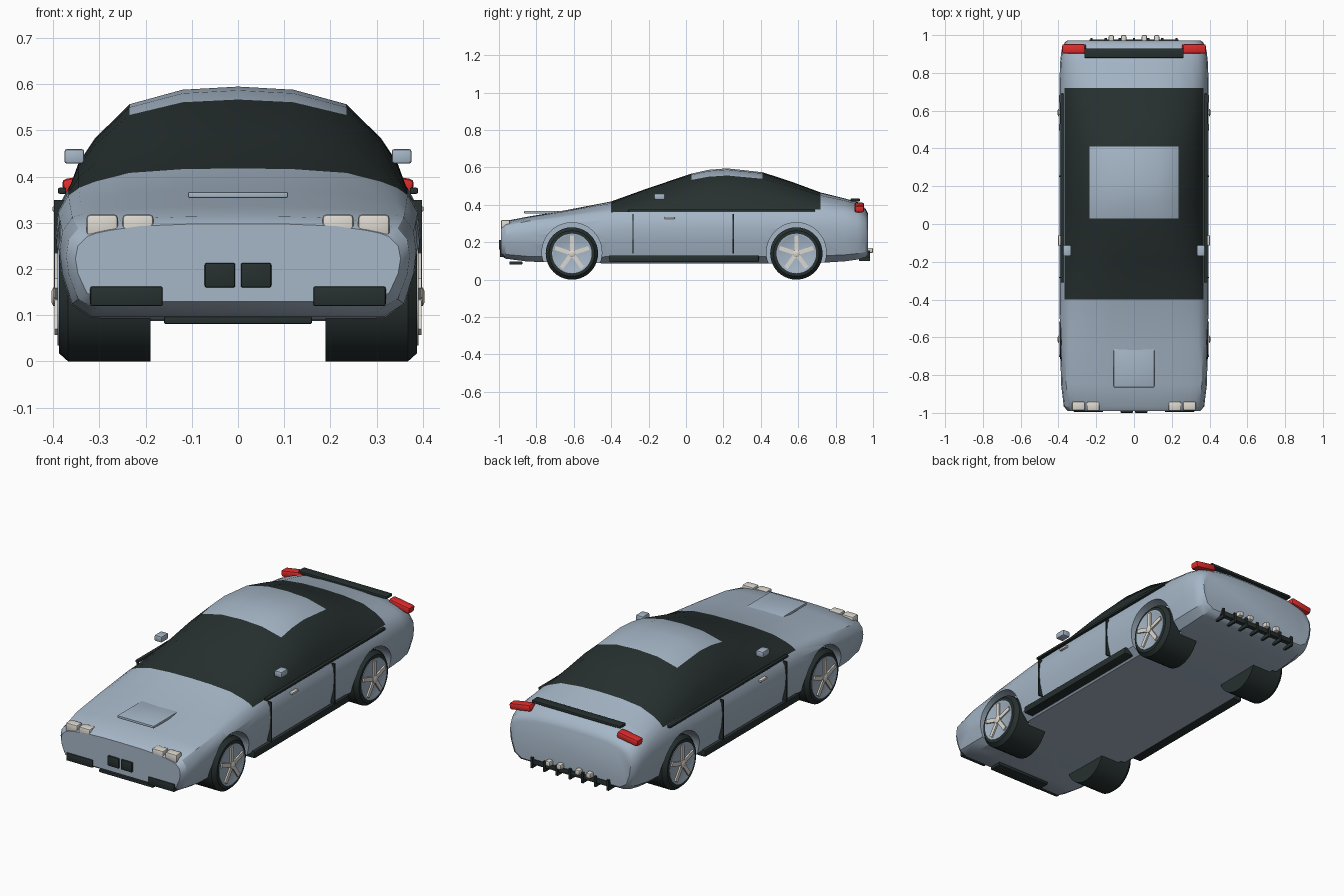
import bpy, bmesh, math
from mathutils import Matrix, Vector

cube = bpy.data.objects.get("Cube")
if cube:
    bpy.data.objects.remove(cube, do_unlink=True)


def material(name, rgb):
    m = bpy.data.materials.new(name)
    m.use_nodes = True
    col = (*rgb, 1)
    m.diffuse_color = col
    node = next(n for n in m.node_tree.nodes if n.type == 'BSDF_PRINCIPLED')
    node.inputs["Base Color"].default_value = col
    return m


PAINT = material("blue grey paint", (.38, .47, .57))
DARK = material("dark trim", (.02, .03, .029))
PALE = material("pale lamp", (.72, .69, .63))
RED = material("red lamp", (.75, .025, .025))


def finish(bm, name, mats, smooth=True):
    bmesh.ops.recalc_face_normals(bm, faces=bm.faces)
    me = bpy.data.meshes.new(name)
    bm.to_mesh(me)
    bm.free()
    for m in mats:
        me.materials.append(m)
    ob = bpy.data.objects.new(name, me)
    bpy.context.collection.objects.link(ob)
    if smooth:
        smooth_shade(ob)
    return ob


def smooth_shade(ob):
    bpy.ops.object.select_all(action='DESELECT')
    ob.select_set(True)
    bpy.context.view_layer.objects.active = ob
    bpy.ops.object.shade_smooth_by_angle(angle=math.radians(32))


def box(name, mat, x, y, z, bevel=0.0, rot=None):
    """Box from (low, high) pairs, with optional rounded edges and rotation."""
    lo, hi = Vector((x[0], y[0], z[0])), Vector((x[1], y[1], z[1]))
    bm = bmesh.new()
    bmesh.ops.create_cube(bm, size=1)
    size = [abs(v) for v in hi - lo]
    bmesh.ops.scale(bm, vec=size, verts=bm.verts)
    if bevel:
        bmesh.ops.bevel(bm, geom=bm.edges[:], offset=bevel, segments=2,
                        profile=.5, affect='EDGES')
    if rot:
        bmesh.ops.rotate(bm, matrix=rot, verts=bm.verts)
    bmesh.ops.translate(bm, vec=(lo + hi) / 2, verts=bm.verts)
    return finish(bm, name, [mat])


def pair(name, mat, x, y, z, bevel=0.0, tilt=0.0):
    """The same box on both sides, tilted about y."""
    for side, s in (("left", 1), ("right", -1)):
        box(f"{side}_{name}", mat, (s * x[0], s * x[1]), y, z, bevel,
            Matrix.Rotation(s * tilt, 3, 'Y') if tilt else None)


def lathe(name, mat, profile, centre, s, steps=40):
    """Turn (x, radius) points around an axis along x."""
    bm = bmesh.new()
    rings = []
    for x, r in profile:
        rings.append([bm.verts.new((s * x, centre[0] + r * math.cos(a), centre[1] + r * math.sin(a)))
                      for a in (2 * math.pi * i / steps for i in range(steps))])
    for a, b in zip(rings, rings[1:]):
        for i in range(steps):
            j = (i + 1) % steps
            bm.faces.new((a[i], a[j], b[j], b[i]))
    bm.faces.new(rings[0])
    bm.faces.new(rings[-1])
    return finish(bm, name, [mat] if mat else [], bool(mat))


# Body shell: y, half width, floor, belt line, top
STATIONS = [
    (-.99, .352, .13, .27, .298), (-.965, .372, .112, .288, .314),
    (-.85, .386, .097, .312, .336), (-.65, .391, .09, .335, .37),
    (-.4, .395, .087, .36, .418), (-.2, .395, .087, .366, .49),
    (.03, .395, .087, .37, .567), (.12, .395, .087, .37, .587),
    (.22, .395, .087, .37, .595), (.41, .395, .087, .37, .574),
    (.56, .395, .088, .372, .525), (.72, .395, .09, .375, .466),
    (.85, .392, .098, .365, .434), (.92, .384, .108, .352, .414),
    (.96, .368, .12, .33, .38), (.972, .352, .132, .315, .355)]
LOWER = [(0, 0), (.82, 0), (.93, .13), (.985, .43), (1, .66), (.985, .86), (.93, 1)]
UPPER = [(.873, .27), (.785, .5), (.595, .83), (.304, .97), (0, 1)]
GLASS_Y, ROOF_Y = (-.4, .72), (.03, .41)


def section(bm, y, w, floor, belt, top):
    half = [(w * x, floor + (belt - floor) * t) for x, t in LOWER]
    half += [(w * x, belt + (top - belt) * t) for x, t in UPPER]
    ring = half + [(-x, z) for x, z in half[-2:0:-1]]
    return [bm.verts.new((x, y, z)) for x, z in ring]


bm = bmesh.new()
rings = [section(bm, *st) for st in STATIONS]
count = len(rings[0])
for st, a, b in zip(STATIONS, rings, rings[1:]):
    for k in range(count):
        n = (k + 1) % count
        face = bm.faces.new((a[k], a[n], b[n], b[k]))
        band = min(k, count - 1 - k)
        glazed = band >= 6 and GLASS_Y[0] <= st[0] < GLASS_Y[1]
        roof = band >= 9 and ROOF_Y[0] <= st[0] < ROOF_Y[1]
        face.material_index = int(glazed and not roof)
bm.faces.new(rings[0])
bm.faces.new(rings[-1])
body = finish(bm, "body_shell", [PAINT, DARK], False)

# Wheels and the arches cut for them
AXLES = (("front", -.61), ("rear", .59))
HUB_Z = .14
for end, y in AXLES:
    for side, s in (("left", 1), ("right", -1)):
        tag = f"{side}_{end}"
        cutter = lathe(f"{tag}_arch_cutter", None, [(.3, .16), (.5, .16)], (y, HUB_Z + .005), s, 48)
        cutter.hide_render = True
        mod = body.modifiers.new("arch", 'BOOLEAN')
        mod.operation, mod.solver, mod.object = 'DIFFERENCE', 'EXACT', cutter
        bpy.context.view_layer.objects.active = body
        bpy.ops.object.modifier_apply(modifier=mod.name)
        bpy.data.objects.remove(cutter, do_unlink=True)

        lathe(f"{tag}_tyre", DARK, [(.19, .14), (.368, .14), (.388, .122), (.388, .1)], (y, HUB_Z), s)
        lathe(f"{tag}_rim", PAINT, [(.36, .106), (.391, .106), (.391, .098), (.389, .094)], (y, HUB_Z), s)
        lathe(f"{tag}_hub", PALE, [(.385, .02), (.4, .02), (.404, .012)], (y, HUB_Z), s, 16)
        bm = bmesh.new()
        for i in range(5):
            spoke = bmesh.ops.create_cube(bm, size=1)["verts"]
            bmesh.ops.scale(bm, vec=(.012, .022, .08), verts=spoke)
            bmesh.ops.translate(bm, vec=(s * .391, 0, .055), verts=spoke)
            bmesh.ops.rotate(bm, matrix=Matrix.Rotation(math.tau * i / 5, 3, 'X'), verts=spoke)
        bmesh.ops.translate(bm, vec=(0, y, HUB_Z), verts=bm.verts)
        finish(bm, f"{tag}_spokes", [PALE])
smooth_shade(body)

# Nose
pair("inner_headlight", PALE, (.183, .25), (-.99, -.94), (.27, .318), .008)
pair("outer_headlight", PALE, (.26, .328), (-.988, -.94), (.27, .318), .008)
pair("grille", DARK, (.006, .072), (-1, -.96), (.16, .213), .004)
pair("bumper_intake", DARK, (.163, .32), (-.995, -.95), (.12, .162), .004)
box("front_splitter", DARK, (-.16, .16), (-.945, -.875), (.081, .097), .003)
box("bonnet_panel", PAINT, (-.108, .108), (-.865, -.63), (.354, .367), .003)

# Sides
pair("mirror", PAINT, (.333, .376), (-.17, -.112), (.428, .46), .006)
pair("belt_trim", DARK, (.372, .39), (-.31, .69), (.363, .376), .003)
pair("front_door_seam", DARK, (.365, .398), (-.287, -.28), (.14, .35))
pair("rear_door_seam", DARK, (.365, .398), (.248, .256), (.14, .35))
pair("door_handle", PALE, (.38, .402), (-.115, -.06), (.324, .336), .004)
pair("sill", DARK, (.33, .386), (-.41, .39), (.094, .13), .005)

# Tail
box("rear_spoiler", DARK, (-.262, .262), (.88, .93), (.418, .433), .004)
pair("tail_light", RED, (.255, .38), (.902, .952), (.368, .404), .01, .16)
box("rear_diffuser", DARK, (-.235, .235), (.93, .978), (.118, .145), .003)
for i in range(7):
    x = -.225 + .075 * i
    box(f"diffuser_fin_{i + 1}", DARK, (x - .006, x + .006), (.925, .984), (.1, .155))
for x in (.055, .12):
    pair("exhaust_tip", PALE, (x - .014, x + .014), (.95, 1), (.142, .17), .007)
